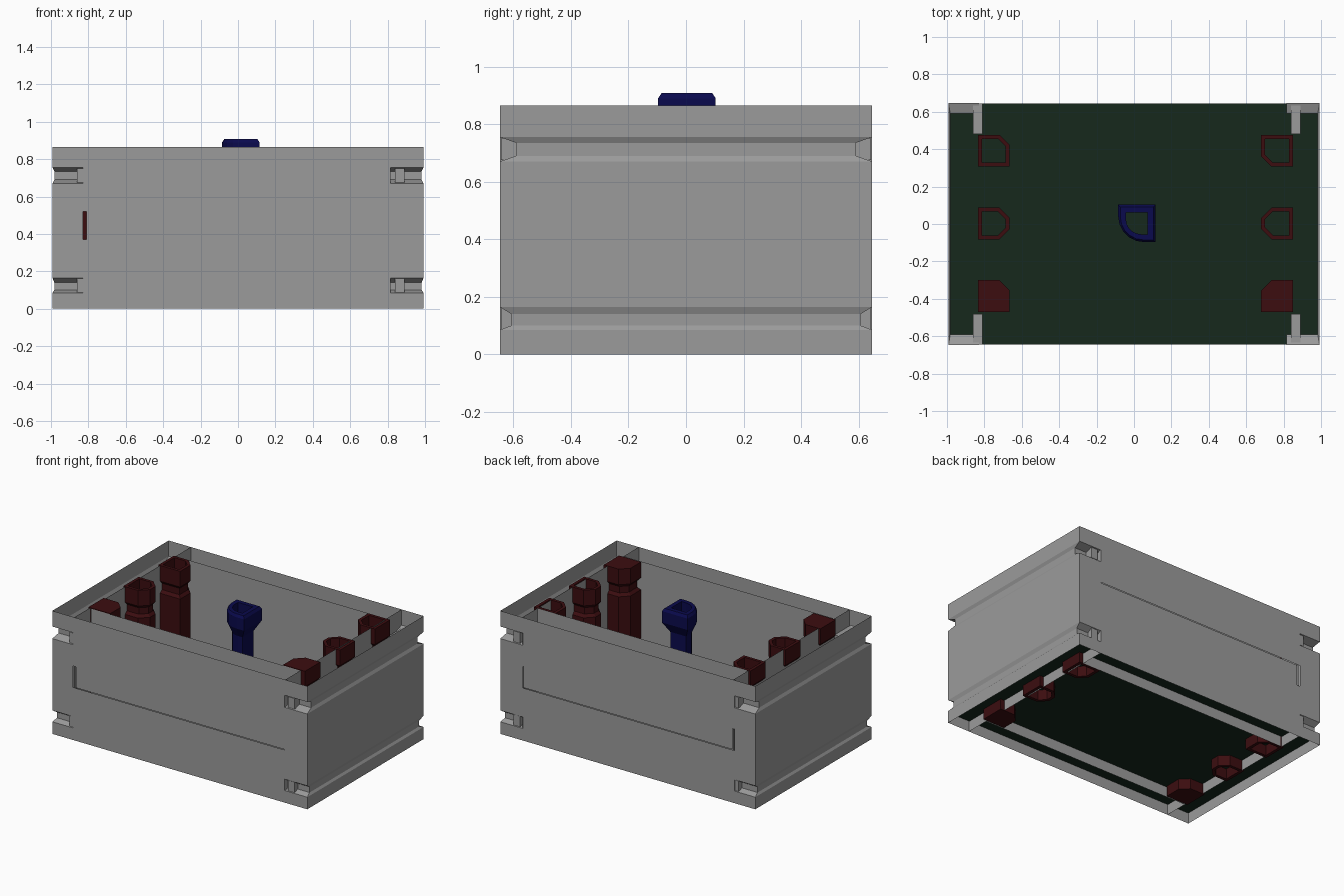
import bpy, bmesh, math

if "Cube" in bpy.data.objects:
    bpy.data.objects.remove(bpy.data.objects["Cube"])

X, Y, H = 0.992, 0.647, 0.865
XL, XR = -0.83, 0.815         # inner ends of the corner notches
IY = 0.478                    # inner wall position
SLOT = (0.37, 0.52)


def material(name, rgb):
    m = bpy.data.materials.new(name)
    m.diffuse_color = (*rgb, 1)
    m.use_nodes = True
    m.node_tree.nodes["Principled BSDF"].inputs["Base Color"].default_value = m.diffuse_color
    return m


GREY = material("grey", (0.33, 0.33, 0.33))
RED = material("red", (0.045, 0.004, 0.005))
GREEN = material("green", (0.008, 0.021, 0.012))
BLUE = material("blue", (0.003, 0.003, 0.075))


def finish(name, bm, mat=GREY):
    bmesh.ops.remove_doubles(bm, verts=bm.verts, dist=0.0001)
    bmesh.ops.recalc_face_normals(bm, faces=bm.faces)
    me = bpy.data.meshes.new(name)
    bm.to_mesh(me)
    bm.free()
    me.materials.append(mat)
    ob = bpy.data.objects.new(name, me)
    bpy.context.collection.objects.link(ob)
    return ob


def face(bm, *pts):
    bm.faces.new([bm.verts.new(p) for p in pts])


def wall(bm, axis, pos, a0, a1, z0, z1):
    pts = [(a0, z0), (a1, z0), (a1, z1), (a0, z1)]
    face(bm, *[(pos, a, z) if axis == 'x' else (a, pos, z) for a, z in pts])


def box(name, lo, hi, mat=GREY):
    bm = bmesh.new()
    bmesh.ops.create_cube(bm, size=1)
    for v in bm.verts:
        v.co = [(l + h) / 2 + c * (h - l) for l, h, c in zip(lo, hi, v.co)]
    return finish(name, bm, mat)


# outer wall profile: height, inset of side walls, inset of corner notches
PROFILE = [(0, 0, 0), (0.085, 0, 0), (0.1, 0.01, 0.04), (0.14, 0.01, 0.04), (0.165, 0, 0),
           (0.67, 0, 0), (0.69, 0.01, 0.057), (0.735, 0.01, 0.057), (0.755, 0, 0), (H, 0, 0)]

# outer case: grooved side walls, corner notches, front and back with a slot
bm = bmesh.new()
for sx, xe in ((-1, XL), (1, XR)):
    for (z0, dx0, dy0), (z1, dx1, dy1) in zip(PROFILE, PROFILE[1:]):
        xa, xb = sx * (X - dx0), sx * (X - dx1)
        ya, yb = Y - dy0, Y - dy1
        face(bm, (xa, -ya, z0), (xa, ya, z0), (xb, yb, z1), (xb, -yb, z1))
        for s in (-1, 1):
            face(bm, (xa, s * ya, z0), (xe, s * ya, z0), (xe, s * yb, z1), (xb, s * yb, z1))
    for s in (-1, 1):
        for i in (1, 5):
            face(bm, *[(xe, s * (Y - d), z) for z, _, d in PROFILE[i:i + 4]])
for s in (-1, 1):
    for z0, z1 in ((0, SLOT[0]), (SLOT[1], H)):
        wall(bm, 'y', s * Y, XL, XR, z0, z1)
finish("case", bm)

# panels filling the slots, leaving a small gap at one end
for s, name in ((-1, "front_slot_panel"), (1, "back_slot_panel")):
    bm = bmesh.new()
    wall(bm, 'y', s * (Y - 0.006), -0.81, XR, *SLOT)
    finish(name, bm)

# inner frame walls
bm = bmesh.new()
for s in (-1, 1):
    wall(bm, 'y', s * IY, -0.81, 0.82, 0, H)
    wall(bm, 'x', s * 0.82, -Y, Y, 0, H)
finish("inner_frame", bm)

# corner ribs at groove height, reaching into the notches
for x0 in (-0.86, 0.84):
    for sy in (-1, 1):
        ya, yb = sorted((sy * 0.48, sy * (Y - 0.004)))
        for za, zb in ((0.088, 0.162), (0.675, 0.75)):
            box("corner_rib", (x0, ya, za), (x0 + 0.05, yb, zb))

# floor board
box("floor_board", (-X + 0.003, -Y + 0.003, 0.073), (X - 0.003, Y - 0.003, 0.083), GREEN)


def loft(name, outline, center, rings, mat, hole=None):
    """Stack scaled copies of an outline; open it with a straight hole if given."""
    bm = bmesh.new()
    n = len(outline)
    cx, cy = center

    def ring(z, k):
        return [bm.verts.new((cx + px * k, cy + py * k, z)) for px, py in outline]

    loops = [ring(z, k) for z, k in rings]
    if hole:
        loops += [ring(rings[-1][0], hole), ring(rings[0][0], hole)]
        pairs = list(zip(loops, loops[1:] + loops[:1]))
    else:
        pairs = list(zip(loops, loops[1:]))
        bm.faces.new(loops[0])
        bm.faces.new(loops[-1])
    for a, b in pairs:
        for i in range(n):
            j = (i + 1) % n
            bm.faces.new((a[i], a[j], b[j], b[i]))
    return finish(name, bm, mat)


# red posts: square with chamfered inner corners, pinched at the grooves
R, C = 0.085, 0.055
POST = [(0, 1), (0.085, 1), (0.1, 0.8), (0.14, 0.8), (0.165, 1),
        (0.67, 1), (0.69, 0.8), (0.735, 0.8), (0.755, 1), (H, 1)]


def post_outline(low, high):
    pts = [(-R, -R)]
    pts += [(R - C, -R), (R, -R + C)] if low else [(R, -R)]
    pts += [(R, R - C), (R - C, R)] if high else [(R, R)]
    return pts + [(-R, R)]


for side, cx in ((1, -0.75), (-1, 0.765)):
    for label, cy, low, high, hole in (("back", 0.392, side < 0, side > 0, 0.75),
                                       ("middle", 0.003, True, True, 0.75),
                                       ("front", -0.385, False, True, None)):
        outline = [(side * px, py) for px, py in post_outline(low, high)]
        loft(label + "_post", outline, (cx, cy), POST, RED, hole)

# blue stick: square cap with one rounded corner on a hollow stem
r = 0.1
cap = [(r, -r), (r, r), (-r, r)]
for i in range(6):
    a = math.pi + i * math.pi / 10
    cap.append((0.04 + 0.14 * math.cos(a), 0.04 + 0.14 * math.sin(a)))
loft("stick", cap, (0.015, 0.003),
     [(0.083, 0.62), (0.74, 0.62), (0.81, 1), (0.89, 1), (0.908, 0.88)], BLUE, 0.58)
